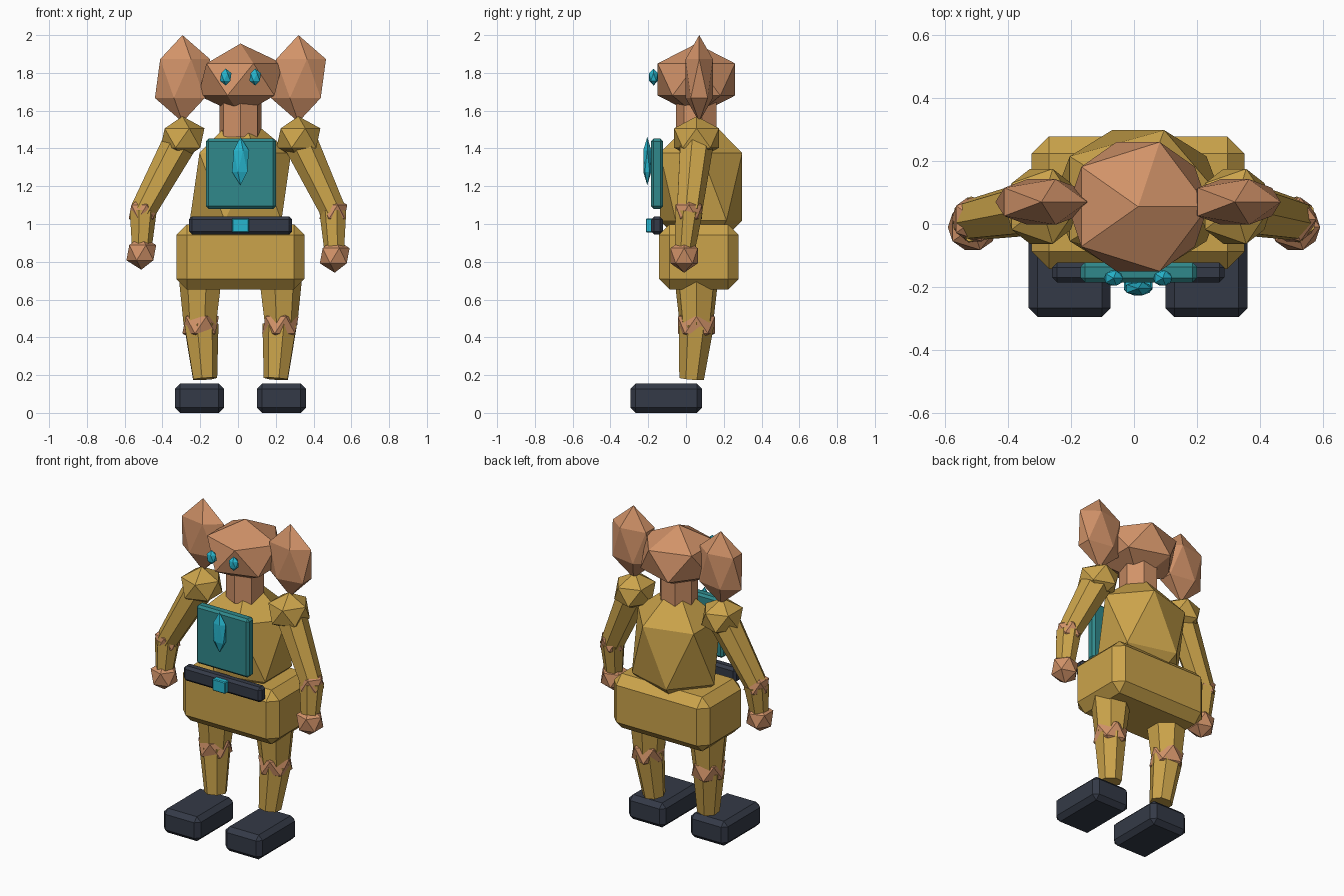
import bpy
import bmesh
from mathutils import Vector, Matrix

cube = bpy.data.objects.get("Cube")
if cube:
    bpy.data.objects.remove(cube, do_unlink=True)


def material(name, rgb):
    m = bpy.data.materials.new(name)
    m.use_nodes = True
    m.diffuse_color = (*rgb, 1)
    m.node_tree.nodes["Principled BSDF"].inputs["Base Color"].default_value = (*rgb, 1)
    return m


SKIN = material("copper skin", (0.64, 0.29, 0.14))
CLOTH = material("mustard cloth", (0.60, 0.37, 0.07))
TEAL = material("teal plate", (0.03, 0.25, 0.26))
GLOW = material("bright cyan", (0.02, 0.47, 0.62))
DARK = material("dark slate", (0.034, 0.042, 0.063))


def finish(name, bm, mat):
    mesh = bpy.data.meshes.new(name)
    bm.to_mesh(mesh)
    bm.free()
    mesh.materials.append(mat)
    obj = bpy.data.objects.new(name, mesh)
    bpy.context.collection.objects.link(obj)
    return obj


def gem(name, centre, radii, mat):
    """Twenty-sided faceted ball, stretched on each axis."""
    bm = bmesh.new()
    bmesh.ops.create_icosphere(bm, subdivisions=1, radius=1)
    bm.transform(Matrix.Translation(centre) @ Matrix.Diagonal((*radii, 1)))
    return finish(name, bm, mat)


def block(name, low, high, bevel, mat):
    """Box between two corners with one chamfer on every edge."""
    low, high = Vector(low), Vector(high)
    bm = bmesh.new()
    bmesh.ops.create_cube(bm, size=1)
    bm.transform(Matrix.Translation((low + high) / 2) @ Matrix.Diagonal((*(high - low), 1)))
    obj = finish(name, bm, mat)
    mod = obj.modifiers.new("chamfer", "BEVEL")
    mod.width = bevel
    mod.segments = 1
    return obj


def limb(name, start, end, r_start, r_end, mat):
    """Seven-sided tapered tube between two points."""
    start, end = Vector(start), Vector(end)
    axis = end - start
    bm = bmesh.new()
    bmesh.ops.create_cone(bm, cap_ends=True, segments=7, radius1=r_start,
                          radius2=r_end, depth=axis.length)
    turn = axis.to_track_quat("Z", "Y").to_matrix().to_4x4()
    bm.transform(Matrix.Translation((start + end) / 2) @ turn)
    return finish(name, bm, mat)


# Head, neck and trunk
MID = 0.013
gem("head", (MID, 0.055, 1.765), (0.249, 0.241, 0.19), SKIN)
limb("neck", (MID, 0.06, 1.46), (MID, 0.06, 1.68), 0.114, 0.114, SKIN)
gem("torso", (MID, 0.08, 1.197), (0.30, 0.256, 0.40), CLOTH)
block("hips", (-0.325, -0.142, 0.653), (0.351, 0.278, 0.998), 0.055, CLOTH)

# Chest plate, belt and their ornaments
block("chest_plate", (-0.17, -0.185, 1.08), (0.2, -0.122, 1.452), 0.014, TEAL)
gem("chest_gem", (MID, -0.205, 1.333), (0.05, 0.025, 0.128), GLOW)
block("belt", (-0.26, -0.185, 0.945), (0.287, -0.122, 1.04), 0.016, DARK)
block("buckle", (MID - 0.045, -0.213, 0.955), (MID + 0.045, -0.16, 1.03), 0.005, GLOW)

# Paired parts: the model's left is +x
for side, s in (("left", 1), ("right", -1)):
    def x(offset):
        return MID + s * offset

    gem(side + "_ear", (x(0.307), 0.07, 1.77), (0.163, 0.085, 0.23), SKIN)
    gem(side + "_eye", (x(0.078), -0.172, 1.778), (0.034, 0.028, 0.045), GLOW)

    # Arm
    shoulder = (x(0.307), 0.056, 1.455)
    elbow = (s * 0.505, 0.015, 1.065)
    hand = (s * 0.512, -0.01, 0.84 - s * 0.008)
    gem(side + "_shoulder", shoulder, (0.13, 0.14, 0.115), CLOTH)
    limb(side + "_upper_arm", shoulder, elbow, 0.095, 0.07, CLOTH)
    gem(side + "_elbow", elbow, (0.082,) * 3, SKIN)
    limb(side + "_forearm", elbow, hand, 0.074, 0.052, CLOTH)
    gem(side + "_hand", hand, (0.088, 0.085, 0.09), SKIN)

    # Leg
    hip = (x(0.207), 0.055, 0.72)
    knee = (x(0.211), 0.055, 0.465)
    ankle = (x(0.19), 0.03, 0.18)
    gem(side + "_knee", knee, (0.108, 0.115, 0.1), SKIN)
    limb(side + "_thigh", hip, knee, 0.12, 0.09, CLOTH)
    limb(side + "_shin", knee, ankle, 0.095, 0.067, CLOTH)
    block(side + "_foot", (x(0.217) - 0.13, -0.295, 0.0), (x(0.217) + 0.13, 0.085, 0.155), 0.028, DARK)
